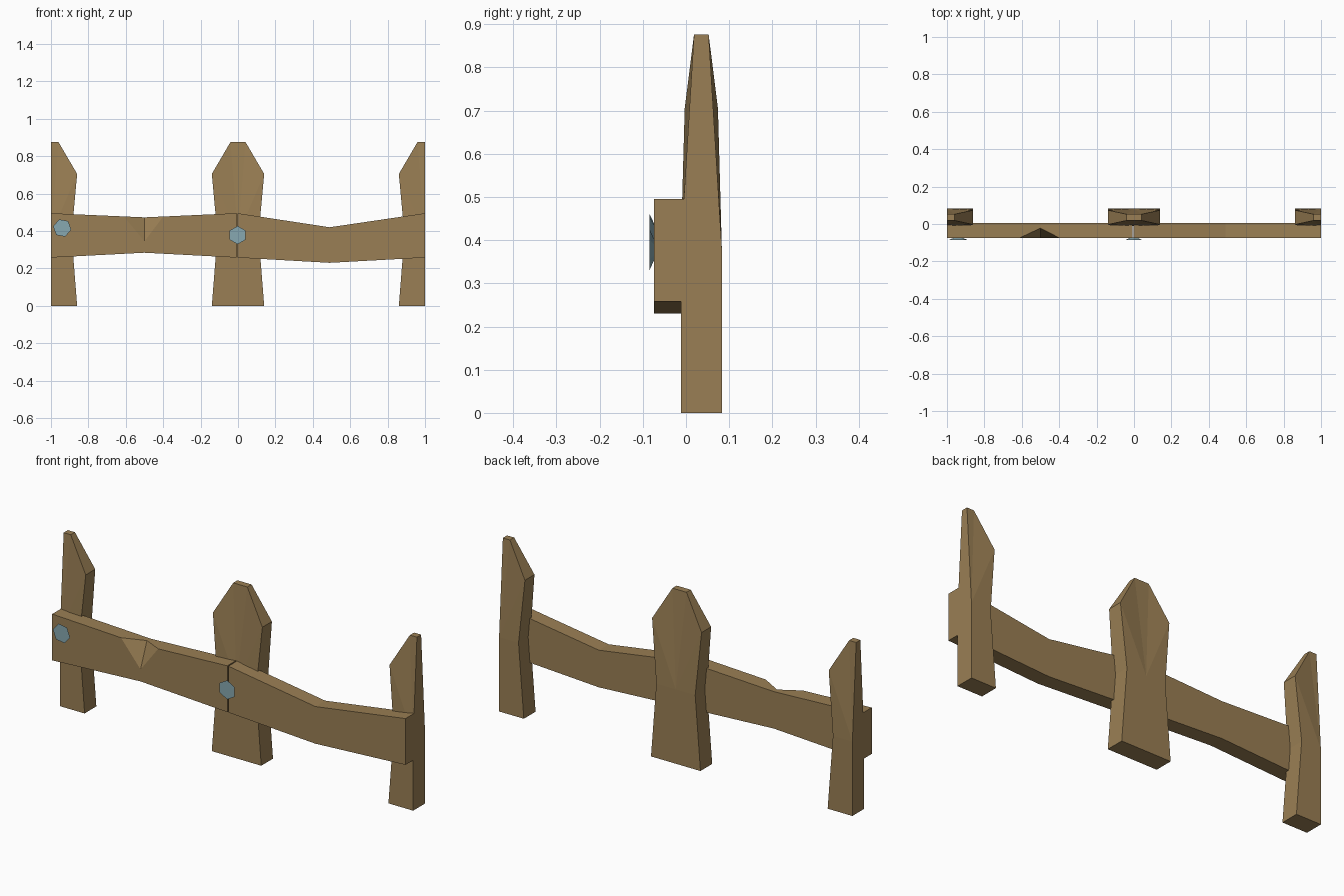
import bpy, bmesh, math
from mathutils import Vector

if "Cube" in bpy.data.objects:
    bpy.data.objects.remove(bpy.data.objects["Cube"])


def material(name, rgb):
    m = bpy.data.materials.new(name)
    m.diffuse_color = (*rgb, 1)
    m.use_nodes = True
    m.node_tree.nodes["Principled BSDF"].inputs["Base Color"].default_value = m.diffuse_color
    return m


wood = material("brown wood", (0.323, 0.212, 0.089))
metal = material("blue grey metal", (0.242, 0.392, 0.440))


def finish(name, bm, mat):
    bmesh.ops.remove_doubles(bm, verts=bm.verts, dist=1e-5)
    bmesh.ops.recalc_face_normals(bm, faces=bm.faces)
    me = bpy.data.meshes.new(name)
    bm.to_mesh(me)
    bm.free()
    me.materials.append(mat)
    ob = bpy.data.objects.new(name, me)
    bpy.context.collection.objects.link(ob)
    return ob


# Posts: waisted pickets, thinner toward the top (x, z, half depth)
POST = [(0, 0, .0475), (.14, 0, .0475), (.11, .38, .0475), (.14, .705, .0385),
        (.04, .876, .017), (0, .876, .017), (0, .38, .0475)]
POST_Y = .0355


def post(name, x0, sides):
    bm = bmesh.new()
    for s in sides:
        layers = [[bm.verts.new((x0 + s * x, POST_Y + k * d, z)) for x, z, d in POST]
                  for k in (-1, 1)]
        for v in layers:
            for f in ((0, 1, 2, 6), (6, 2, 3), (6, 3, 4), (6, 4, 5)):
                bm.faces.new([v[i] for i in f])
        a, b = layers
        # the two halves of a full post share an open middle
        for i in range(7 if len(sides) == 1 else 5):
            j = (i + 1) % 7
            bm.faces.new((a[i], a[j], b[j], b[i]))
    return finish(name, bm, wood)


post("left_post", -1, (1,))
post("middle_post", 0, (1, -1))
post("right_post", 1, (-1,))


# Rails: bent boards given as sections (x, bottom, top)
FRONT, BACK = -.074, .005


def rail(name, sections):
    bm = bmesh.new()
    rings = [[bm.verts.new((x, y, z)) for y, z in
              ((FRONT, lo), (BACK, lo), (BACK, hi), (FRONT, hi))] for x, lo, hi in sections]
    for a, b in zip(rings, rings[1:]):
        for i in range(4):
            j = (i + 1) % 4
            bm.faces.new((a[i], a[j], b[j], b[i]))
    bm.faces.new(rings[0])
    bm.faces.new(rings[-1])
    return finish(name, bm, wood)


left_rail = rail("left_rail", [(-1, .258, .495), (-.5, .284, .473), (-.009, .258, .495)])
rail("right_rail", [(-.003, .258, .495), (.49, .23, .42), (1, .258, .495)])

# Chip cut from the upper front edge of the left rail
L, R = Vector((-.61, FRONT, .477)), Vector((-.4, FRONT, .477))
A, B = Vector((-.5, -.022, .473)), Vector((-.5, FRONT, .345))
mid = (A + B) / 2
bm = bmesh.new()
corners = [bm.verts.new(p) for p in
           (A + (A - B) * .5, B + (B - A) * .5, L * 2 - mid, R * 2 - mid)]
for f in ((0, 1, 2), (0, 1, 3), (0, 2, 3), (1, 2, 3)):
    bm.faces.new([corners[i] for i in f])
cutter = finish("chip_cutter", bm, wood)
mod = left_rail.modifiers.new("chip", 'BOOLEAN')
mod.operation = 'DIFFERENCE'
mod.solver = 'EXACT'
mod.object = cutter
bpy.context.view_layer.objects.active = left_rail
left_rail.select_set(True)
bpy.ops.object.modifier_apply(modifier="chip")
bpy.data.objects.remove(cutter)


# Nails: six-sided heads, wide at the front and narrow at the rail
def nail(name, x, z, turn):
    bm = bmesh.new()
    rings = []
    for y, r in ((-.085, .049), (-.073, .022)):
        angles = [math.radians(90 + turn + 60 * i) for i in range(6)]
        rings.append([bm.verts.new((x + r * math.cos(t), y, z + r * math.sin(t)))
                      for t in angles])
    a, b = rings
    for i in range(6):
        j = (i + 1) % 6
        bm.faces.new((a[i], a[j], b[j], b[i]))
    bm.faces.new(a)
    bm.faces.new(b)
    return finish(name, bm, metal)


nail("left_nail", -.94, .416, 20)
nail("middle_nail", -.002, .378, 0)
